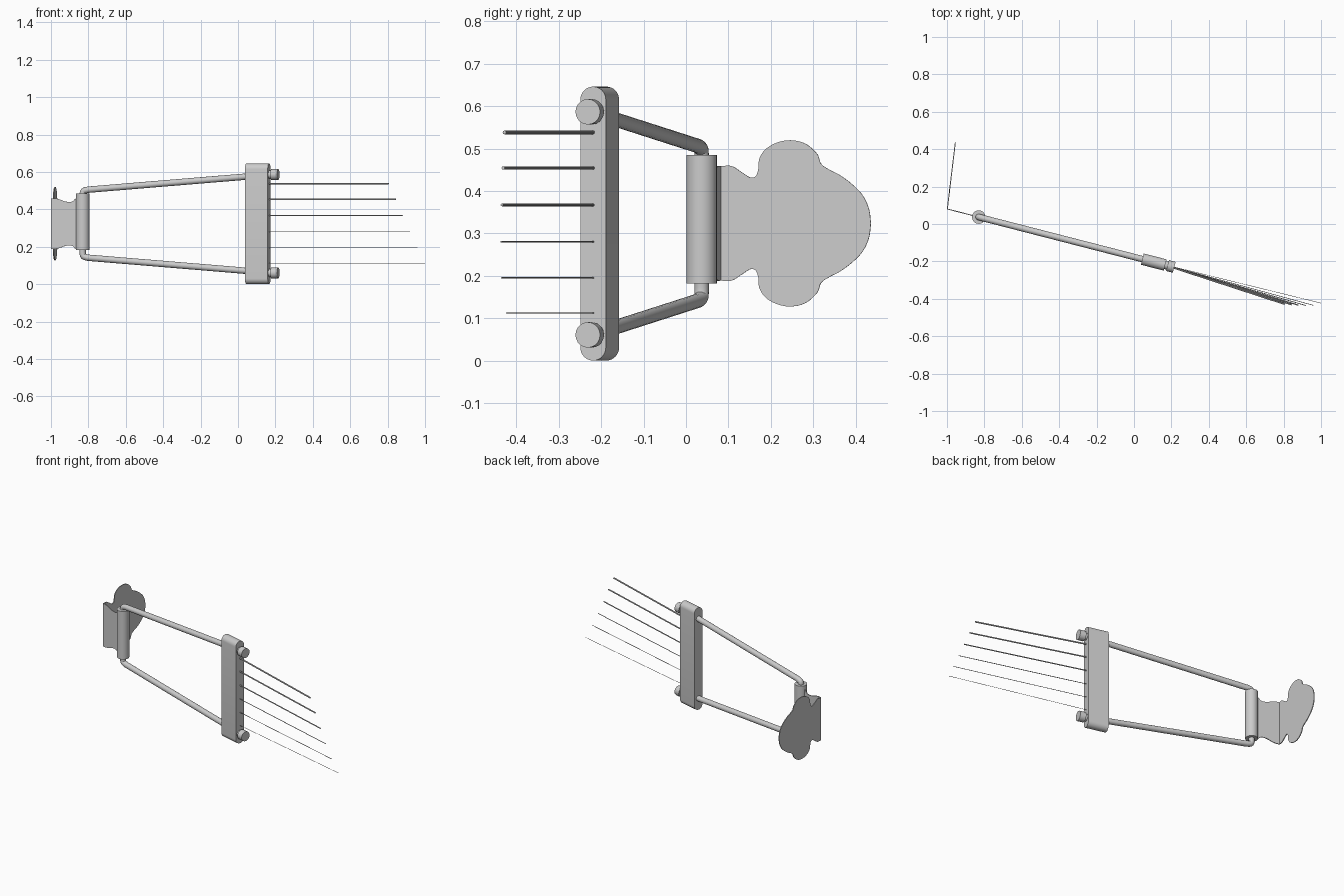
import bpy, bmesh, math
from mathutils import Matrix, Vector

if "Cube" in bpy.data.objects:
    bpy.data.objects.remove(bpy.data.objects["Cube"])

MID = 0.3235                       # mirror height
ANG = math.atan(0.257)
# local frame: origin at the hinge, +x along the tailpiece
FRAME = Matrix.Translation((-0.83, 0.037, 0)) @ Matrix.Rotation(-ANG, 4, 'Z')


def smooth(pts, n=6):
    """Catmull-Rom through the points."""
    p = [Vector(q) for q in pts]
    p = [2 * p[0] - p[1]] + p + [2 * p[-1] - p[-2]]
    out = []
    for i in range(1, len(p) - 2):
        a, b, c, d = p[i - 1:i + 3]
        for k in range(n):
            t = k / n
            out.append(0.5 * (2 * b + (c - a) * t + (2 * a - 5 * b + 4 * c - d) * t * t
                              + (3 * b - a - 3 * c + d) * t ** 3))
    return out + [p[-2]]


def finish(obj):
    bpy.ops.object.select_all(action='DESELECT')
    obj.select_set(True)
    bpy.context.view_layer.objects.active = obj
    bpy.ops.object.shade_smooth_by_angle(angle=math.radians(35))


def prism(name, verts, depth, matrix):
    """Extrude a closed loop of points along the vector depth."""
    bm = bmesh.new()
    face = bm.faces.new([bm.verts.new(v) for v in verts])
    ext = bmesh.ops.extrude_face_region(bm, geom=[face], use_keep_orig=True)
    bmesh.ops.translate(bm, vec=depth,
                        verts=[g for g in ext['geom'] if isinstance(g, bmesh.types.BMVert)])
    bmesh.ops.recalc_face_normals(bm, faces=bm.faces)
    me = bpy.data.meshes.new(name)
    bm.to_mesh(me)
    bm.free()
    obj = bpy.data.objects.new(name, me)
    bpy.context.collection.objects.link(obj)
    obj.matrix_world = matrix
    finish(obj)
    return obj


def plate(name, half, matrix, t=0.005):
    """Flat plate from a half outline (distance, half height)."""
    pts = smooth(half)
    loop = [(p.x, -t / 2, MID + p.y) for p in pts]
    loop += [(p.x, -t / 2, MID - p.y) for p in reversed(pts) if p.y > 1e-5]
    return prism(name, loop, (0, t, 0), matrix)


def tube(name, pts, radius, matrix=Matrix(), res=6):
    cu = bpy.data.curves.new(name, 'CURVE')
    cu.dimensions = '3D'
    cu.bevel_depth, cu.bevel_resolution, cu.use_fill_caps = radius, res, True
    sp = cu.splines.new('POLY')
    sp.points.add(len(pts) - 1)
    for q, p in zip(sp.points, pts):
        q.co = (*p, 1)
    obj = bpy.data.objects.new(name, cu)
    bpy.context.collection.objects.link(obj)
    obj.matrix_world = matrix
    bpy.ops.object.select_all(action='DESELECT')
    obj.select_set(True)
    bpy.context.view_layer.objects.active = obj
    bpy.ops.object.convert(target='MESH')
    finish(bpy.context.object)
    return bpy.context.object


# hinge barrel
tube("hinge_barrel", [(0, 0, 0.182), (0, 0, 0.485)], 0.036, FRAME, 10)

# hinge leaf and the scalloped mounting plate folded back from it
plate("hinge_leaf", [(-0.176, .135), (-0.15, .135), (-0.125, .129), (-0.1, .12), (-0.075, .116),
                     (-0.055, .12), (-0.04, .134), (-0.02, .14), (0, .14)], FRAME)
fold = FRAME @ Vector((-0.1755, 0, 0))
tilt = math.atan2(0.357, 0.043)
plate("mounting_plate",
      [(0, .135), (.027, .135), (.052, .12), (.072, .108), (.085, .112), (.091, .13), (.093, .152),
       (.107, .174), (.134, .19), (.167, .196), (.202, .188), (.23, .164), (.24, .14), (.262, .125),
       (.282, .115), (.31, .095), (.337, .068), (.353, .035), (.358, 0)],
      Matrix.Translation((fold.x + 0.002, fold.y, 0)) @ Matrix.Rotation(tilt, 4, 'Z'))

# rods bent into the hinge, and the end studs on the bar
for side, s in (("upper", 1), ("lower", -1)):
    path = smooth([(0, .13), (0, .16), (.006, .175), (.03, .182)]) + [Vector((1.03, .262))]
    tube(side + "_rod", [(p.x, 0, MID + s * p.y) for p in path], 0.017, FRAME)
    z = MID + s * 0.263
    tube(side + "_stud_neck", [(1.02, 0, z), (1.06, 0, z)], 0.022, FRAME)
    head = tube(side + "_stud_head", [(1.042, 0, z), (1.079, 0, z)], 0.03, FRAME, 8)
    bev = head.modifiers.new("bevel", 'BEVEL')
    bev.width, bev.segments, bev.limit_method = 0.004, 2, 'ANGLE'
    bev.angle_limit = math.radians(50)

# string bar with rounded ends
R, H = 0.031, 0.323
loop = []
for i in range(34):
    k = i if i < 17 else i - 1
    a = math.pi * k / 16
    cz = (H - R) if i < 17 else -(H - R)
    loop.append((0.903, R * math.cos(a), H + cz + R * math.sin(a)))
prism("string_bar", loop, (0.126, 0, 0), FRAME)

# six strings of falling thickness, fanning out
strings = [(.538, .805, -.428, .0045), (.454, .843, -.431, .004), (.367, .88, -.434, .0033),
           (.28, .92, -.436, .002), (.195, .96, -.435, .0016), (.112, 1.0, -.423, .0012)]
for i, (z, x, y, r) in enumerate(strings):
    tube(f"string_{i + 1}", [(0.15, -.214, z), (x, y, z)], r, res=2)
